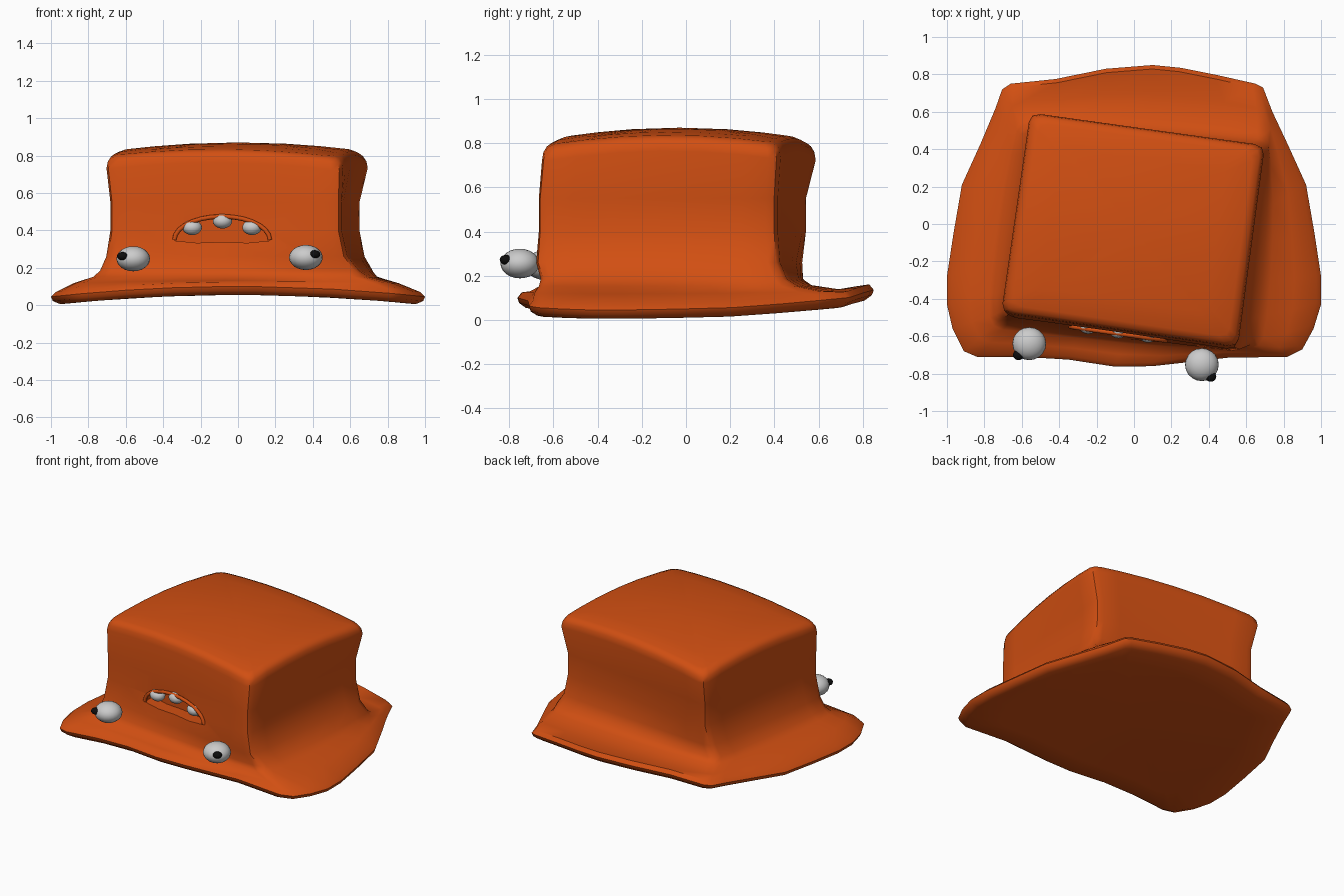
import bpy, bmesh, math
from mathutils import Vector

if "Cube" in bpy.data.objects:
    bpy.data.objects.remove(bpy.data.objects["Cube"])


def material(name, rgb):
    m = bpy.data.materials.new(name)
    m.diffuse_color = (*rgb, 1)
    m.use_nodes = True
    m.node_tree.nodes["Principled BSDF"].inputs["Base Color"].default_value = m.diffuse_color
    return m


ORANGE = material("burnt orange", (0.64, 0.078, 0.006))
WHITE = material("pale grey", (0.6, 0.6, 0.6))
BLACK = material("black", (0.004, 0.004, 0.004))

# Brim outline, eight points per side, from the back right corner anticlockwise
BRIM = [(.69, .73), (.65, .75), (.45, .795), (.25, .835), (.1, .85), (-.15, .83), (-.42, .775), (-.66, .75),
        (-.705, .72), (-.74, .62), (-.82, .43), (-.92, .21), (-.965, -.05), (-1, -.28), (-1, -.43), (-.97, -.56),
        (-.91, -.68), (-.84, -.71), (-.6, -.71), (-.35, -.725), (-.1, -.763), (.1, -.76), (.5, -.715), (.82, -.71),
        (.9, -.67), (.96, -.56), (1, -.43), (1, -.28), (.965, -.05), (.92, .21), (.82, .43), (.74, .6)]
BRIM = [Vector(p) for p in BRIM]
STEPS = (0.045, .15, .325, .5, .675, .85, .955)
# Crown corners: back right, back left, front left, front right
TOP = [(.70, .42), (-.555, .595), (-.71, -.475), (.555, -.66)]
MID = [(.655, .41), (-.535, .55), (-.69, -.495), (.55, -.675)]
LOW = [(.68, .42), (-.56, .53), (-.71, -.51), (.58, -.685)]
BASE = [(.72, .45), (-.60, .53), (-.74, -.53), (.64, -.66)]


def quad_ring(corners, scale=1.0, bulge=0.0):
    """Rounded four-sided ring with the same point count as the brim."""
    c = [Vector(p) for p in corners]
    mid = sum(c, Vector((0, 0))) / 4
    c = [mid + (p - mid) * scale for p in c]
    ring = []
    for i in range(4):
        a, b, prev = c[i], c[(i + 1) % 4], c[i - 1]
        ring.append(a + (b - a) * .012 + (prev - a) * .012)
        out = Vector(((b - a).y, -(b - a).x)).normalized()
        ring += [a.lerp(b, t) + out * bulge * 4 * t * (1 - t) for t in STEPS]
    return ring


def under(p):
    """Height of the arched underside."""
    return max(0, .055 * (1 - p.x ** 2)) + .05 * max(0, p.y) ** 2


def dome(p):
    """Height of the domed top of the crown."""
    return .87 - .10 * p.x ** 2 - .15 * (p.y + .03) ** 2


def obj_from_bmesh(name, bm, mat, angle=50):
    bmesh.ops.recalc_face_normals(bm, faces=bm.faces)
    me = bpy.data.meshes.new(name)
    bm.to_mesh(me)
    bm.free()
    me.materials.append(mat)
    ob = bpy.data.objects.new(name, me)
    bpy.context.collection.objects.link(ob)
    select(ob)
    bpy.ops.object.shade_smooth_by_angle(angle=math.radians(angle))
    return ob


def select(ob):
    bpy.ops.object.select_all(action='DESELECT')
    ob.select_set(True)
    bpy.context.view_layer.objects.active = ob


# Hat body: one loft from the underside, round the brim, up the crown to the top
base = quad_ring(BASE, 1, .02)
rings = []
for s in (.4, .75, .95):
    rings.append([(p.x * s, p.y * s, under(p * s)) for p in BRIM])
rings.append([(p.x * .99, p.y * .99, under(p) + .022) for p in BRIM])
rings.append([(p.x, p.y, under(p) + .045) for p in BRIM])
rings.append([(p.x * .975, p.y * .975, under(p) + .07) for p in BRIM])
for t, h in ((.55, .118), (.15, .152)):
    rings.append([(*b.lerp(p, t), h + .4 * under(p) * t) for b, p in zip(base, BRIM)])
rings.append([(*p, .185) for p in base])
for corners, z, bulge in ((LOW, .26, .005), (MID, .40, -.005), (MID, .55, -.005)):
    rings.append([(*p, z) for p in quad_ring(corners, 1, bulge)])
for scale, drop in ((1, .065), (.99, .03), (.965, .008), (.91, 0), (.7, 0), (.4, 0)):
    rings.append([(*p, dome(p) - drop) for p in quad_ring(TOP, scale)])

bm = bmesh.new()
loops = [[bm.verts.new(co) for co in ring] for ring in rings]
n = len(BRIM)
for lo, hi in zip(loops, loops[1:]):
    for i in range(n):
        j = (i + 1) % n
        bm.faces.new((lo[i], lo[j], hi[j], hi[i]))
for loop, z in ((loops[0], .056), (loops[-1], .87)):
    centre = bm.verts.new((0, -.03, z))
    for i in range(n):
        bm.faces.new((loop[i], loop[(i + 1) % n], centre))
hat = obj_from_bmesh("hat_body", bm, ORANGE)

# Mouth: half-moon recess cut into the front wall
SLOPE = -.145


def front_y(x):
    return -.588 + SLOPE * (x + .085)


arc = [(-.085 + .255 * math.cos(a), .345 + .125 * math.sin(a))
       for a in (math.pi * k / 14 for k in range(15))]
arc += [(-.22, .333), (-.085, .338), (.05, .333)]
bm = bmesh.new()
front = [bm.verts.new((x, front_y(x) - .2, z)) for x, z in arc]
back = [bm.verts.new((x, front_y(x) + .09, z)) for x, z in arc]
bm.faces.new(front)
bm.faces.new(back)
for i in range(len(arc)):
    j = (i + 1) % len(arc)
    bm.faces.new((front[i], front[j], back[j], back[i]))
cutter = obj_from_bmesh("mouth_cutter", bm, ORANGE)
cutter.hide_render = True
cut = hat.modifiers.new("mouth", 'BOOLEAN')
cut.operation = 'DIFFERENCE'
cut.solver = 'EXACT'
cut.object = cutter
select(hat)
# Cut before the smoothing modifier, then drop the helper
bpy.ops.object.modifier_move_to_index(modifier=cut.name, index=0)
bpy.ops.object.modifier_apply(modifier=cut.name)
bpy.data.objects.remove(cutter)
bpy.ops.object.shade_smooth_by_angle(angle=math.radians(45))

# Lip: thin rounded rim over the arch of the mouth
curve = bpy.data.curves.new("upper_lip", 'CURVE')
curve.dimensions = '3D'
curve.bevel_depth = .012
curve.bevel_resolution = 2
curve.use_fill_caps = True
spline = curve.splines.new('POLY')
spline.points.add(14)
for pt, (x, z) in zip(spline.points, arc):
    pt.co = (x, front_y(x) + .002, z + .004, 1)
curve.materials.append(ORANGE)
bpy.context.collection.objects.link(bpy.data.objects.new("upper_lip", curve))


def ball(name, at, size, mat):
    bm = bmesh.new()
    bmesh.ops.create_uvsphere(bm, u_segments=20, v_segments=12, radius=1)
    bmesh.ops.scale(bm, vec=size, verts=bm.verts)
    bmesh.ops.translate(bm, vec=at, verts=bm.verts)
    return obj_from_bmesh(name, bm, mat, 80)


# Teeth hanging from the arch
for k, (x, z) in enumerate(((-.245, .415), (-.083, .45), (.075, .415))):
    ball(f"tooth_{k + 1}", (x, front_y(x) + .022, z), (.052, .045, .04), WHITE)

# Bulging eyes with pupils that look outward
for side, eye, pupil in (("left", (-.56, -.64, .248), (-.617, -.700, .262)),
                         ("right", (.363, -.752, .255), (.41, -.815, .272))):
    ball(side + "_eye", eye, (.09, .088, .067), WHITE)
    ball(side + "_pupil", pupil, (.03, .028, .022), BLACK)
